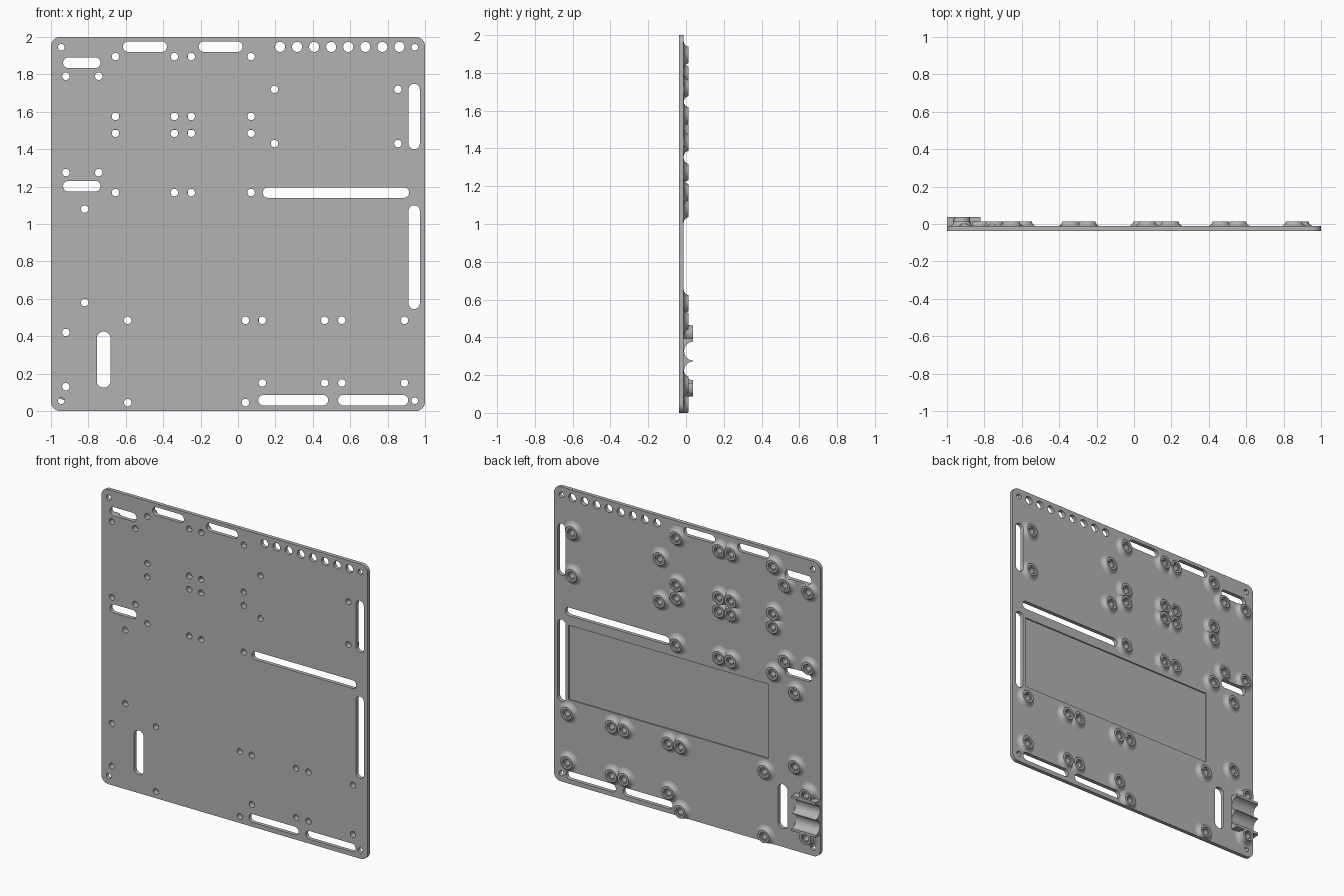
import bpy
import bmesh
from math import sin, cos, pi

if "Cube" in bpy.data.objects:
    bpy.data.objects.remove(bpy.data.objects["Cube"], do_unlink=True)

FRONT, BACK = -0.038, -0.012      # plate faces
BOSS_TOP, CLAMP_TOP = 0.014, 0.038
HOLE = 0.02

grey = bpy.data.materials.new("plain grey")
grey.use_nodes = True
grey.diffuse_color = (0.45, 0.45, 0.45, 1)
grey.node_tree.nodes["Principled BSDF"].inputs["Base Color"].default_value = grey.diffuse_color


def finish(name, bm):
    bmesh.ops.recalc_face_normals(bm, faces=bm.faces)
    mesh = bpy.data.meshes.new(name)
    bm.to_mesh(mesh)
    bm.free()
    mesh.materials.append(grey)
    obj = bpy.data.objects.new(name, mesh)
    bpy.context.collection.objects.link(obj)
    return obj


def rounded(x0, x1, z0, z1, r, n=8):
    """Rounded rectangle; a full radius gives a slot or a circle."""
    pts = []
    corners = ((x1 - r, z1 - r), (x0 + r, z1 - r), (x0 + r, z0 + r), (x1 - r, z0 + r))
    for q, (cx, cz) in enumerate(corners):
        for i in range(n + 1):
            a = (q + i / n) * pi / 2
            p = (cx + r * cos(a), cz + r * sin(a))
            if not pts or max(abs(p[0] - pts[-1][0]), abs(p[1] - pts[-1][1])) > 1e-5:
                pts.append(p)
    if max(abs(pts[0][0] - pts[-1][0]), abs(pts[0][1] - pts[-1][1])) < 1e-5:
        pts.pop()
    return pts


def slot(x0, x1, z0, z1):
    return rounded(x0, x1, z0, z1, min(x1 - x0, z1 - z0) / 2)


def circle(x, z, r):
    return rounded(x - r, x + r, z - r, z + r, r, 6)


def prism(name, outlines, y0, y1):
    bm = bmesh.new()
    for pts in outlines:
        a = [bm.verts.new((x, y0, z)) for x, z in pts]
        b = [bm.verts.new((x, y1, z)) for x, z in pts]
        bm.faces.new(a)
        bm.faces.new(b[::-1])
        for i in range(len(pts)):
            j = (i + 1) % len(pts)
            bm.faces.new((a[i], b[i], b[j], a[j]))
    return finish(name, bm)


def cut(obj, cutter):
    mod = obj.modifiers.new("cut", 'BOOLEAN')
    mod.operation = 'DIFFERENCE'
    mod.solver = 'EXACT'
    mod.object = cutter
    bpy.context.view_layer.objects.active = obj
    bpy.ops.object.modifier_apply(modifier=mod.name)


def boss(name, x, z, top, seg=24):
    """Hollow standoff with a flared foot, trimmed at the plate edge."""
    foot = BACK - 0.003
    profile = ((HOLE, foot), (0.072, foot), (0.072, BACK), (0.06, BACK + 0.003),
               (0.051, BACK + 0.009), (0.045, BACK + 0.019), (0.043, top),
               (0.028, top), (0.028, top - 0.012), (HOLE, top - 0.012))
    bm = bmesh.new()
    rings = []
    for i in range(seg):
        a = 2 * pi * i / seg
        rings.append([bm.verts.new((max(x + r * cos(a), -1), y, max(z + r * sin(a), 0)))
                      for r, y in profile])
    for i in range(seg):
        p, q = rings[i], rings[(i + 1) % seg]
        for k in range(len(profile)):
            m = (k + 1) % len(profile)
            bm.faces.new((p[k], p[m], q[m], q[k]))
    return finish(name, bm)


# Mounting positions
columns = (-0.655, -0.34, -0.25, 0.07)
spots = [(x, z) for z in (1.895, 1.575, 1.485, 1.168) for x in columns]
spots += [(x, z) for x in (-0.92, -0.745) for z in (1.79, 1.275)]
spots += [(x, z) for x in (0.195, 0.855) for z in (1.72, 1.43)]
spots += [(-0.82, 1.08), (-0.82, 0.58)]
spots += [(x, z) for x in (0.13, 0.463, 0.555, 0.89) for z in (0.485, 0.15)]
spots += [(x, z) for x in (-0.59, 0.04) for z in (0.485, 0.045)]
clamp_spots = [(-0.92, 0.42), (-0.92, 0.13)]

# Cutters
slots = [slot(-0.935, -0.735, z - 0.029, z + 0.029) for z in (1.862, 1.202)]
slots += [slot(x, x + 0.235, 1.92, 1.976) for x in (-0.615, -0.21)]
slots += [slot(0.912, 0.972, 1.4, 1.75), slot(0.912, 0.972, 0.545, 1.1),
          slot(0.132, 0.915, 1.14, 1.196), slot(-0.755, -0.682, 0.125, 0.425),
          slot(0.108, 0.482, 0.03, 0.086), slot(0.535, 0.91, 0.03, 0.086)]
holes = [circle(x, z, HOLE) for x, z in spots + clamp_spots]
holes += [circle(x, z, 0.018) for x in (-0.945, 0.945) for z in (0.055, 1.945)]
holes += [circle(0.225 + 0.0911 * i, 1.947, 0.027) for i in range(8)]
pocket_outline = [(-0.61, 0.57), (0.89, 0.57), (0.89, 1.075), (-0.61, 1.075)]

slot_cutter = prism("slot_cutter", slots, -0.1, 0.1)
hole_cutter = prism("hole_cutter", holes, -0.1, 0.1)
pocket_cutter = prism("pocket_cutter", [pocket_outline], BACK - 0.009, 0.1)
cutters = (slot_cutter, hole_cutter, pocket_cutter)

# Plate
plate = prism("mounting_plate", [rounded(-1, 1, 0, 2, 0.05)], FRONT, BACK)
for cutter in cutters:
    cut(plate, cutter)
parts = [plate]

# Standoffs
for i, (x, z) in enumerate(spots):
    standoff = boss("standoff_%02d" % (i + 1), x, z, BOSS_TOP)
    cut(standoff, slot_cutter)
    parts.append(standoff)

# Cable clamp: two screw posts and a block with two round grooves
for i, (x, z) in enumerate(clamp_spots):
    parts.append(boss("clamp_post_%d" % (i + 1), x, z, CLAMP_TOP))

section = [(0.155, BACK - 0.002), (0.155, CLAMP_TOP)]
for centre in (0.223, 0.327):
    section += [(centre - 0.05 * cos(pi * k / 12), CLAMP_TOP - 0.048 * sin(pi * k / 12))
                for k in range(13)]
section += [(0.395, CLAMP_TOP), (0.395, BACK - 0.002)]
bm = bmesh.new()
left = [bm.verts.new((-0.82, y, z)) for z, y in section]
right = [bm.verts.new((-1.0, y, z)) for z, y in section]
bm.faces.new(left)
bm.faces.new(right[::-1])
for i in range(len(section)):
    j = (i + 1) % len(section)
    bm.faces.new((left[i], right[i], right[j], left[j]))
parts.append(finish("clamp_block", bm))

for cutter in cutters:
    bpy.data.objects.remove(cutter, do_unlink=True)

# Smooth round walls, keep edges sharp
bpy.ops.object.select_all(action='DESELECT')
for part in parts:
    part.select_set(True)
bpy.context.view_layer.objects.active = plate
bpy.ops.object.shade_smooth_by_angle()
